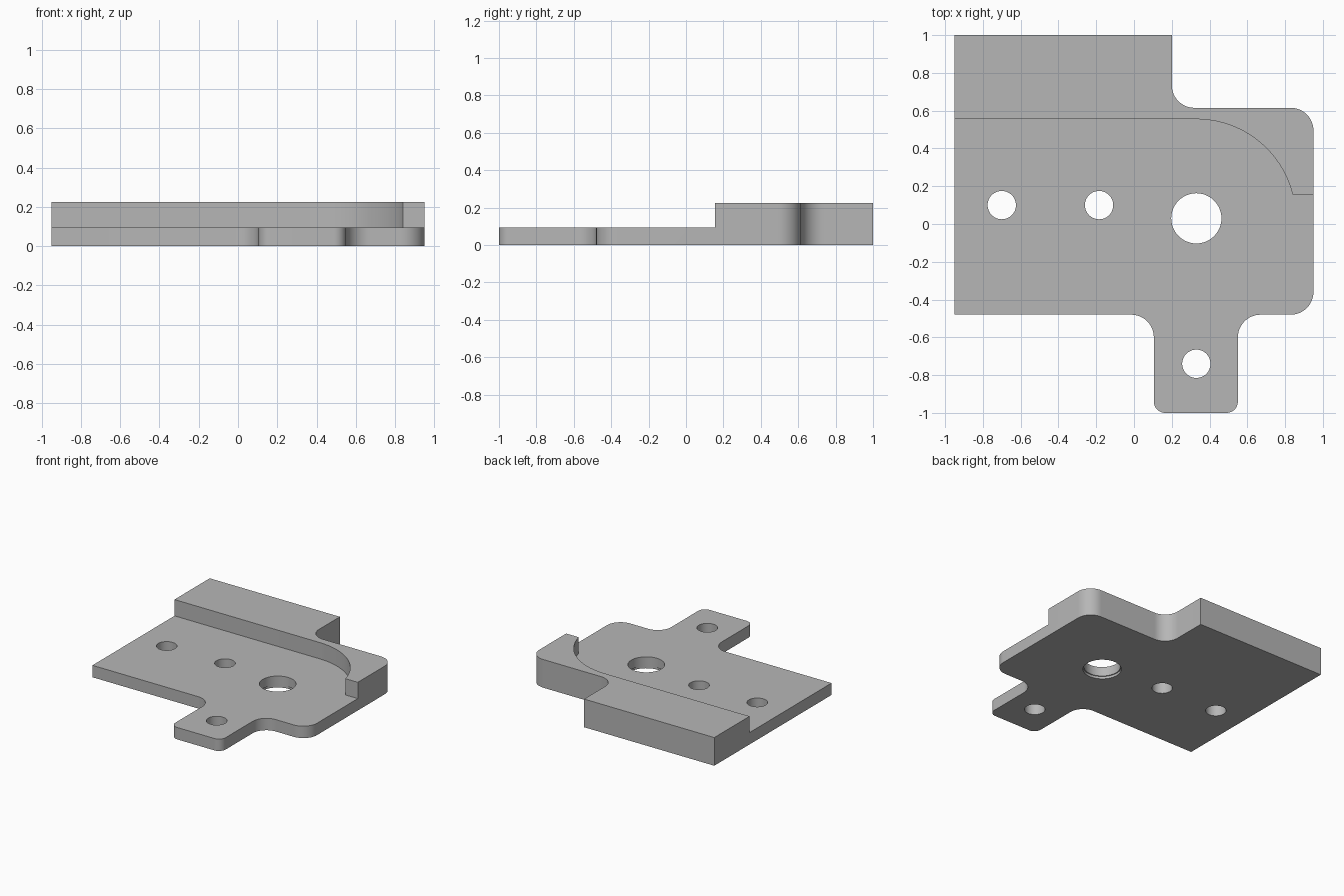
import bpy, bmesh, math
from mathutils import Vector

cube = bpy.data.objects.get("Cube")
if cube:
    bpy.data.objects.remove(cube, do_unlink=True)

BASE, TOP = 0.095, 0.225
PIVOT = Vector((0.33, 0.03))

grey = bpy.data.materials.new("plain grey")
grey.use_nodes = True
colour = (0.47, 0.47, 0.47, 1)
grey.diffuse_color = colour
grey.node_tree.nodes["Principled BSDF"].inputs["Base Color"].default_value = colour


def arc(centre, radius, start, end, steps):
    """Points along an arc, angles in radians."""
    angles = [start + (end - start) * i / steps for i in range(steps + 1)]
    return [centre + radius * Vector((math.cos(a), math.sin(a))) for a in angles]


def rounded(corners, steps=12):
    """Outline with each right-angled corner (x, y, radius) rounded off."""
    points = []
    for i, (x, y, r) in enumerate(corners):
        p = Vector((x, y))
        if r == 0:
            points.append(p)
            continue
        before = (Vector(corners[i - 1][:2]) - p).normalized()
        after = (Vector(corners[(i + 1) % len(corners)][:2]) - p).normalized()
        centre = p + (before + after) * r
        for k in range(steps + 1):
            t = math.pi / 2 * k / steps
            points.append(centre - r * (after * math.cos(t) + before * math.sin(t)))
    return points


def prism(name, outline, low, high):
    """Solid made by extruding an outline upwards."""
    bm = bmesh.new()
    face = bm.faces.new([bm.verts.new((p.x, p.y, low)) for p in outline])
    top = bmesh.ops.extrude_face_region(bm, geom=[face])["geom"]
    verts = [v for v in top if isinstance(v, bmesh.types.BMVert)]
    bmesh.ops.translate(bm, vec=(0, 0, high - low), verts=verts)
    bmesh.ops.recalc_face_normals(bm, faces=bm.faces)
    mesh = bpy.data.meshes.new(name)
    bm.to_mesh(mesh)
    bm.free()
    mesh.materials.append(grey)
    obj = bpy.data.objects.new(name, mesh)
    bpy.context.collection.objects.link(obj)
    return obj


def cut(target, outline, low, high):
    """Remove an extruded outline from the target."""
    cutter = prism("cutter", outline, low, high)
    cutter.hide_render = True
    mod = target.modifiers.new("cut", "BOOLEAN")
    mod.operation, mod.solver, mod.object = "DIFFERENCE", "EXACT", cutter
    bpy.context.view_layer.objects.active = target
    bpy.ops.object.modifier_apply(modifier=mod.name)
    bpy.data.objects.remove(cutter, do_unlink=True)


def circle(centre, radius):
    return arc(Vector(centre), radius, 0, math.tau, 48)[:-1]


# Full-height plate with the front tab and stepped back corner
plate = prism("mounting_plate", rounded([
    (-0.95, -0.48, 0), (0.105, -0.48, 0.12), (0.105, -1, 0.06), (0.55, -1, 0.06),
    (0.55, -0.48, 0.12), (0.95, -0.48, 0.12), (0.95, 0.615, 0.12),
    (0.2, 0.615, 0.12), (0.2, 1, 0), (-0.95, 1, 0)]), 0, TOP)

# Lowered front area, leaving a raised rear rail with a curved end
bend = arc(PIVOT, 0.525, math.asin(0.125 / 0.525), math.pi / 2, 24)
area = [Vector(p) for p in ((-1.2, -1.2), (1.2, -1.2), (1.2, 0.155))]
cut(plate, area + bend + [Vector((-1.2, 0.555))], BASE, TOP + 0.2)

# Screw holes
for spot in ((-0.7, 0.1), (-0.185, 0.1), (0.33, -0.74)):
    cut(plate, circle(spot, 0.075), -0.1, TOP)

# Pivot hole with a shallow wider recess underneath
cut(plate, circle(PIVOT, 0.133), -0.1, TOP)
cut(plate, circle(PIVOT, 0.141), -0.1, 0.02)

bpy.ops.object.select_all(action="DESELECT")
plate.select_set(True)
bpy.context.view_layer.objects.active = plate
bpy.ops.object.shade_smooth_by_angle(angle=math.radians(30))
